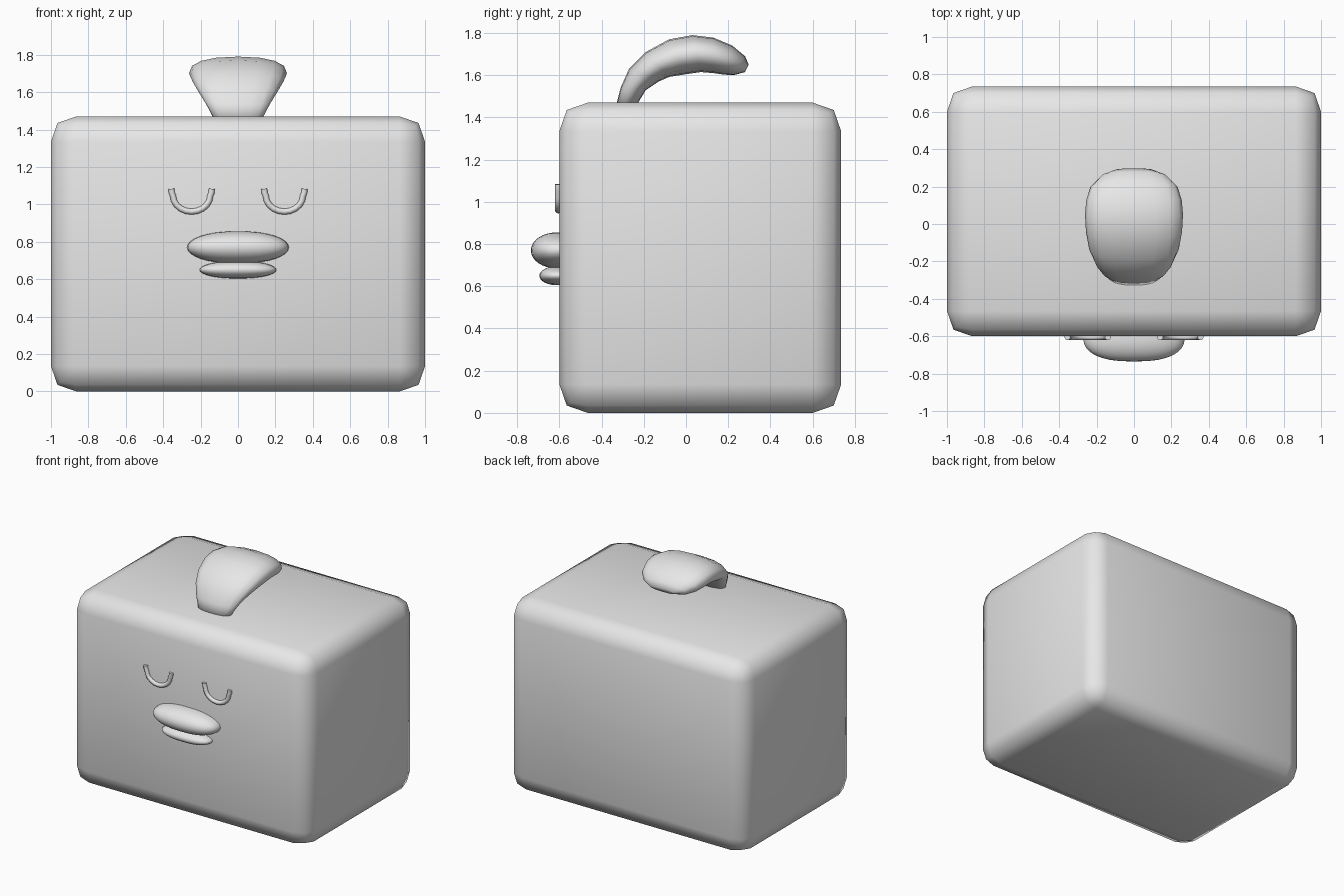
import bpy, bmesh, math
from mathutils import Vector

if "Cube" in bpy.data.objects:
    bpy.data.objects.remove(bpy.data.objects["Cube"])

grey = bpy.data.materials.new("plain grey")
grey.diffuse_color = (0.8, 0.8, 0.8, 1)
grey.use_nodes = True
grey.node_tree.nodes["Principled BSDF"].inputs["Base Color"].default_value = grey.diffuse_color


def finish(bm, name):
    bmesh.ops.recalc_face_normals(bm, faces=bm.faces)
    mesh = bpy.data.meshes.new(name)
    bm.to_mesh(mesh)
    bm.free()
    mesh.materials.append(grey)
    mesh.shade_smooth()
    ob = bpy.data.objects.new(name, mesh)
    bpy.context.collection.objects.link(ob)
    return ob


def loft(name, rings):
    """Skin closed rings of points and cap both ends."""
    bm = bmesh.new()
    loops = [[bm.verts.new(p) for p in ring] for ring in rings]
    n = len(loops[0])
    for a, b in zip(loops, loops[1:]):
        for i in range(n):
            j = (i + 1) % n
            bm.faces.new((a[i], a[j], b[j], b[i]))
    bm.faces.new(loops[0])
    bm.faces.new(loops[-1])
    return finish(bm, name)


def power(v, e):
    return math.copysign(abs(v) ** e, v)


def ellipse(center, u, v, n=16, e=1.0):
    angles = [2 * math.pi * i / n for i in range(n)]
    return [center + u * power(math.cos(a), e) + v * power(math.sin(a), e) for a in angles]


# Body: rounded box
bm = bmesh.new()
bmesh.ops.create_cube(bm, size=1)
for v in bm.verts:
    v.co = (v.co.x * 2, v.co.y * 1.335 + 0.0675, v.co.z * 1.47 + 0.735)
bmesh.ops.bevel(bm, geom=bm.edges[:], offset=0.135, segments=2, profile=0.55, affect='EDGES')
finish(bm, "body")

# Crest: curled tuft, each row is upper (y, z), lower (y, z), half width
crest = [
    (-0.335, 1.44, -0.245, 1.44, 0.12),
    (-0.31, 1.54, -0.19, 1.53, 0.17),
    (-0.27, 1.63, -0.13, 1.57, 0.21),
    (-0.19, 1.71, -0.08, 1.592, 0.24),
    (-0.08, 1.77, 0.0, 1.605, 0.257),
    (0.03, 1.79, 0.07, 1.615, 0.262),
    (0.13, 1.778, 0.13, 1.61, 0.255),
    (0.22, 1.74, 0.18, 1.603, 0.232),
    (0.28, 1.69, 0.225, 1.60, 0.18),
    (0.297, 1.65, 0.28, 1.615, 0.10),
]
rings = []
for y0, z0, y1, z1, w in crest:
    top, low = Vector((0, y0, z0)), Vector((0, y1, z1))
    rings.append(ellipse((top + low) / 2, Vector((w, 0, 0)), (top - low) / 2, 16, 0.85))
loft("crest", rings)


# Beak: two flattened pebbles set into the front
def pebble(name, z, w, d, h):
    rings = []
    for k in range(1, 16):
        t = -math.pi / 2 + math.pi * k / 16
        r = power(math.cos(t), 0.9)
        rings.append(ellipse(Vector((0, -0.6, z + h * math.sin(t))),
                             Vector((w * r, 0, 0)), Vector((0, d * r, 0)), 32, 0.8))
    loft(name, rings)


pebble("upper_beak", 0.77, 0.272, 0.135, 0.086)
pebble("lower_beak", 0.65, 0.205, 0.095, 0.046)

# Closed eyes: U-shaped tubes
for side, name in ((-1, "left_eye"), (1, "right_eye")):
    path = [Vector((-0.108, -0.605, 1.083)), Vector((-0.106, -0.605, 1.06))]
    for k in range(11):
        a = math.pi + math.pi * k / 10
        path.append(Vector((0.1 * math.cos(a), -0.605, 1.048 + 0.087 * math.sin(a))))
    path += [Vector((0.106, -0.605, 1.06)), Vector((0.108, -0.605, 1.083))]
    rings = []
    for i, p in enumerate(path):
        t = (path[min(i + 1, len(path) - 1)] - path[max(i - 1, 0)]).normalized()
        out = Vector((t.z, 0, -t.x))
        rings.append(ellipse(p + Vector((0.248 * side, 0, 0)), out * 0.016,
                             Vector((0, 0.016, 0)), 10))
    eye = loft(name, rings)
    bpy.context.view_layer.objects.active = eye
    eye.select_set(True)
    bpy.ops.object.shade_smooth_by_angle(angle=math.radians(50))
    eye.select_set(False)
